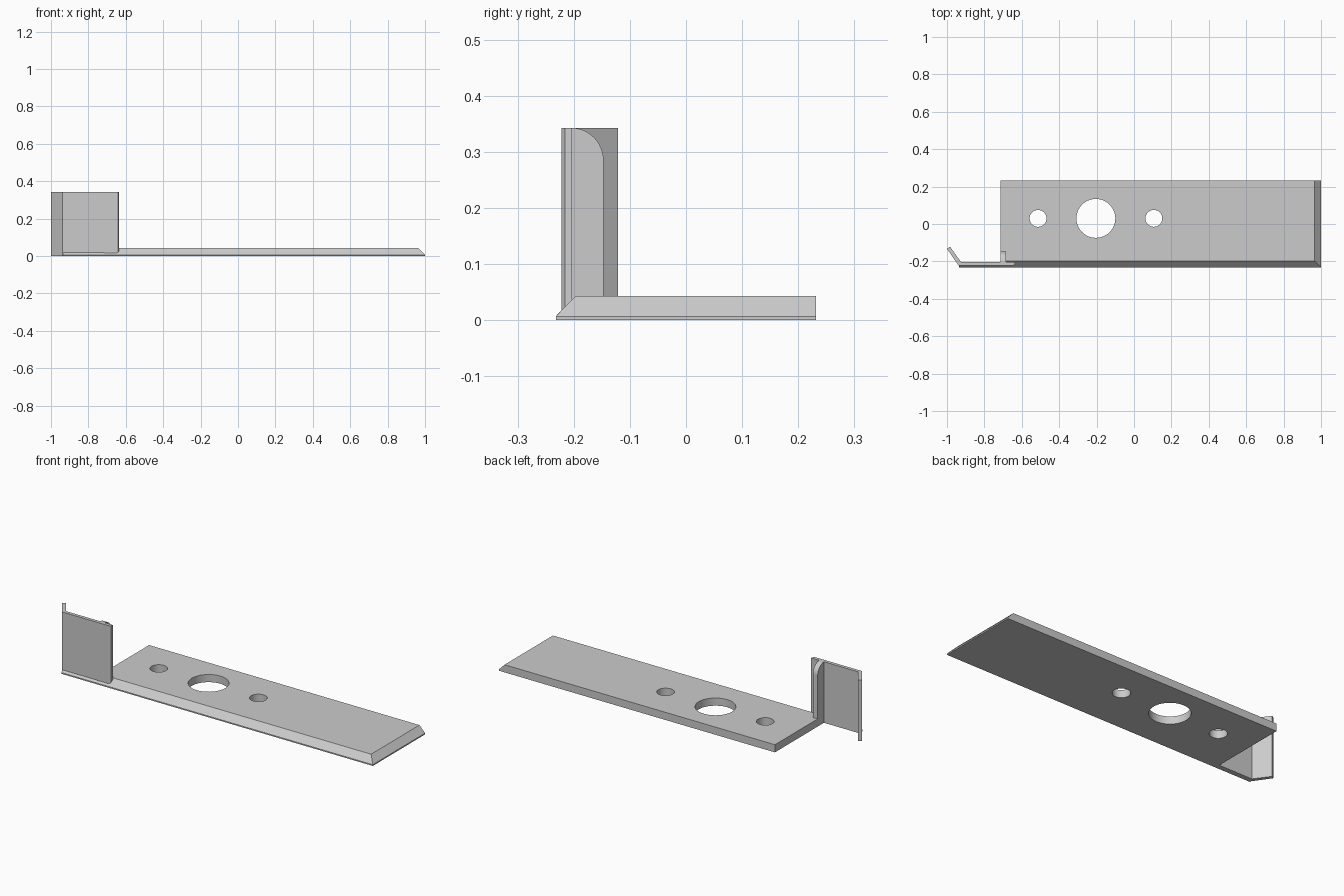
import bpy, bmesh, math

cube = bpy.data.objects.get("Cube")
if cube:
    bpy.data.objects.remove(cube, do_unlink=True)

grey = bpy.data.materials.new("plain grey")
grey.use_nodes = True
grey.diffuse_color = (0.6, 0.6, 0.6, 1)
grey.node_tree.nodes["Principled BSDF"].inputs["Base Color"].default_value = (0.6, 0.6, 0.6, 1)


def loft(name, rings):
    """Closed solid through matching rings of points."""
    bm = bmesh.new()
    loops = [[bm.verts.new(p) for p in ring] for ring in rings]
    n = len(loops[0])
    for a, b in zip(loops, loops[1:]):
        for i in range(n):
            j = (i + 1) % n
            bm.faces.new((a[i], a[j], b[j], b[i]))
    bm.faces.new(loops[0])
    bm.faces.new(loops[-1])
    bmesh.ops.recalc_face_normals(bm, faces=bm.faces)
    mesh = bpy.data.meshes.new(name)
    bm.to_mesh(mesh)
    bm.free()
    mesh.materials.append(grey)
    obj = bpy.data.objects.new(name, mesh)
    bpy.context.collection.objects.link(obj)
    return obj


def along_z(name, outline, z0, z1):
    return loft(name, [[(x, y, z) for x, y in outline] for z in (z0, z1)])


def along_x(name, outline, x0, x1):
    return loft(name, [[(x, y, z) for y, z in outline] for x in (x0, x1)])


def smooth_by_angle(obj):
    bpy.ops.object.select_all(action='DESELECT')
    obj.select_set(True)
    bpy.context.view_layer.objects.active = obj
    bpy.ops.object.shade_smooth_by_angle(angle=math.radians(30))


LEFT, RIGHT, FRONT, BACK, THICK = -0.715, 1.0, -0.232, 0.232, 0.043


# Base plate, chamfered along the front and the far end
def plate_ring(z, inset):
    r, f = RIGHT - inset, FRONT + inset
    return [(LEFT, f, z), (r, f, z), (r, BACK, z), (LEFT, BACK, z)]


plate = loft("base_plate", [plate_ring(0, 0), plate_ring(0.007, 0), plate_ring(THICK, 0.035)])

# Mounting holes
for i, (x, radius) in enumerate([(-0.513, 0.045), (-0.204, 0.104), (0.106, 0.045)]):
    circle = [(x + radius * math.cos(k * math.tau / 48), 0.03 + radius * math.sin(k * math.tau / 48))
              for k in range(48)]
    cutter = along_z(f"hole_cutter_{i + 1}", circle, -0.1, 0.1)
    cutter.hide_render = True
    cutter.hide_set(True)
    cut = plate.modifiers.new("hole", 'BOOLEAN')
    cut.object = cutter
    cut.solver = 'EXACT'
    bpy.context.view_layer.objects.active = plate
    plate.select_set(True)
    bpy.ops.object.modifier_apply(modifier=cut.name)
    bpy.data.objects.remove(cutter, do_unlink=True)
smooth_by_angle(plate)

# Narrow lip that carries the chamfer on below the fin
along_x("front_lip", [(FRONT, 0), (FRONT, 0.007), (-0.222, 0.018), (-0.203, 0.018), (-0.203, 0)],
        -0.935, LEFT)

# Upright fin with its angled wing, one bent sheet
along_z("upright_fin", [(-1, -0.132), (-0.938, -0.222), (-0.647, -0.222), (-0.638, -0.216),
                        (-0.635, -0.203), (-0.925, -0.203), (-0.984, -0.121)], 0.001, 0.343)

# Stiffening rib with a rounded top corner
arc = [(-0.205 + 0.058 * math.sin(k * math.pi / 24), 0.285 + 0.058 * math.cos(k * math.pi / 24))
       for k in range(13)]
rib = along_x("stiffening_rib", arc + [(-0.147, 0.001), (-0.205, 0.001)], LEFT, -0.685)
smooth_by_angle(rib)
